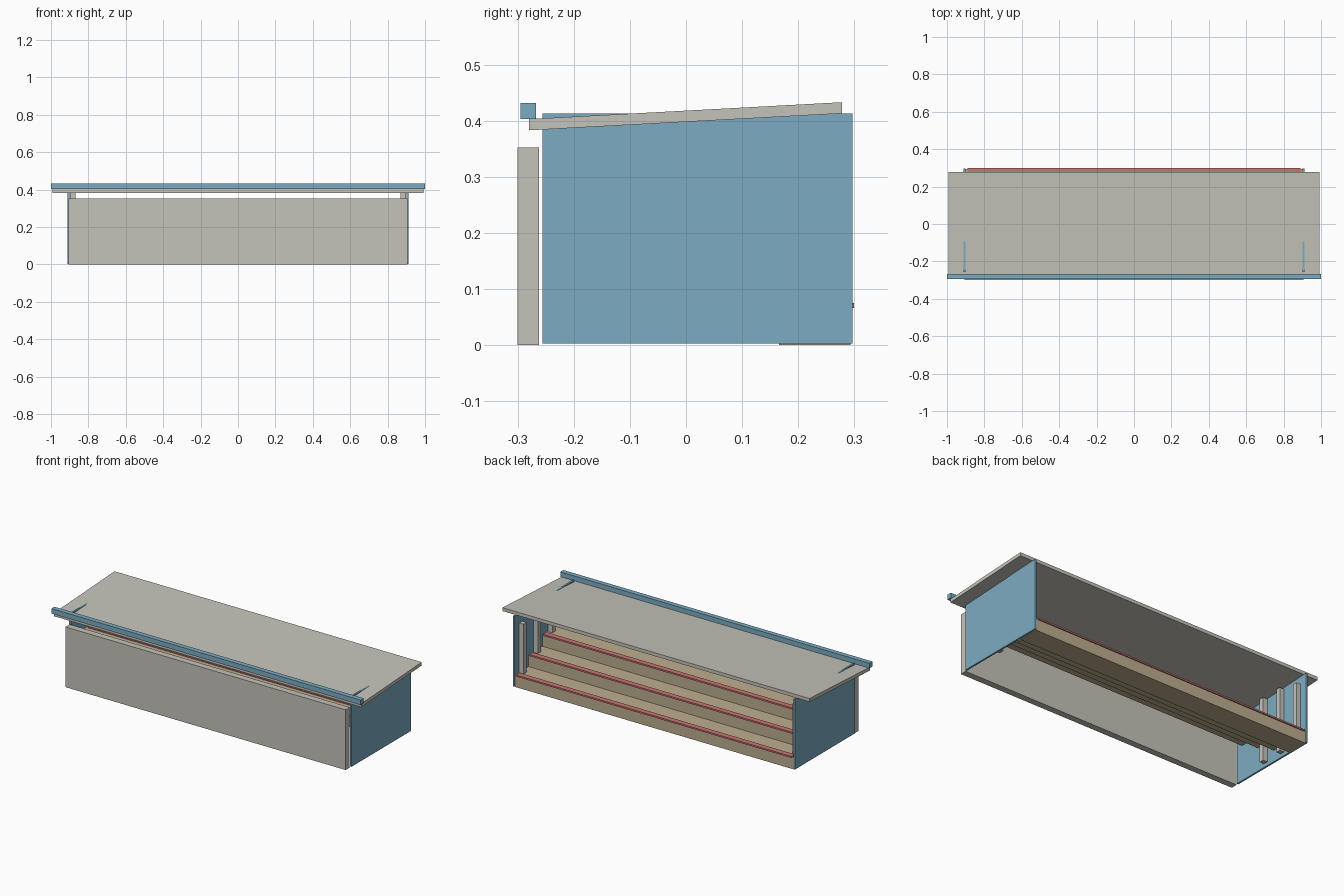
import bpy, bmesh

if "Cube" in bpy.data.objects:
    bpy.data.objects.remove(bpy.data.objects["Cube"])


def material(name, rgb):
    m = bpy.data.materials.new(name)
    m.diffuse_color = (*rgb, 1)
    m.use_nodes = True
    m.node_tree.nodes["Principled BSDF"].inputs["Base Color"].default_value = m.diffuse_color
    return m


GREY = material("warm_grey", (0.56, 0.55, 0.49))
BLUE = material("dusty_blue", (0.20, 0.41, 0.54))
RED = material("muted_red", (0.58, 0.18, 0.17))
TAN = material("tan_wood", (0.51, 0.42, 0.28))


def box(name, x, y, z, mat, rise=0.0):
    """Box from (min, max) ranges; rise lifts the back edge for a sloping slab."""
    me = bpy.data.meshes.new(name)
    bm = bmesh.new()
    bmesh.ops.create_cube(bm, size=1)
    for v in bm.verts:
        back = v.co.y > 0
        v.co = (x[v.co.x > 0], y[back], z[v.co.z > 0] + (rise if back else 0))
    bm.to_mesh(me)
    bm.free()
    me.materials.append(mat)
    ob = bpy.data.objects.new(name, me)
    bpy.context.collection.objects.link(ob)
    return ob


# Front board, sloping counter top and front rail
box("front_panel", (-0.906, 0.906), (-0.30, -0.262), (0, 0.352), GREY)
box("counter_top", (-0.993, 0.993), (-0.28, 0.278), (0.383, 0.403), GREY, rise=0.03)
box("front_rail", (-1, 1), (-0.295, -0.267), (0.403, 0.432), BLUE)

# Stepped shelves inside, each with a red lip on its back edge
STEPS, DEPTH, HEIGHT = 4, 0.127, 0.07
for i in range(STEPS):
    back = 0.293 - i * DEPTH
    z = i * HEIGHT
    box(f"step_{i + 1}", (-0.902, 0.902), (back - DEPTH, back), (z, z + HEIGHT), TAN)
    box(f"step_lip_{i + 1}", (-0.89, 0.89), (back - 0.026, back + 0.006),
        (z + 0.066, z + 0.075), RED)

# Side panels and inner posts, mirrored left and right
for side, s in (("left", -1), ("right", 1)):
    box(f"side_panel_{side}", sorted((s * 0.902, s * 0.912)),
        (-0.256, 0.297), (0.003, 0.413), BLUE)
    for i, (y, top) in enumerate(((0.245, 0.362), (0.113, 0.392), (-0.02, 0.392))):
        box(f"post_{side}_{i + 1}", sorted((s * 0.869, s * 0.897)),
            (y - 0.014, y + 0.014), (0.02, top), GREY)
